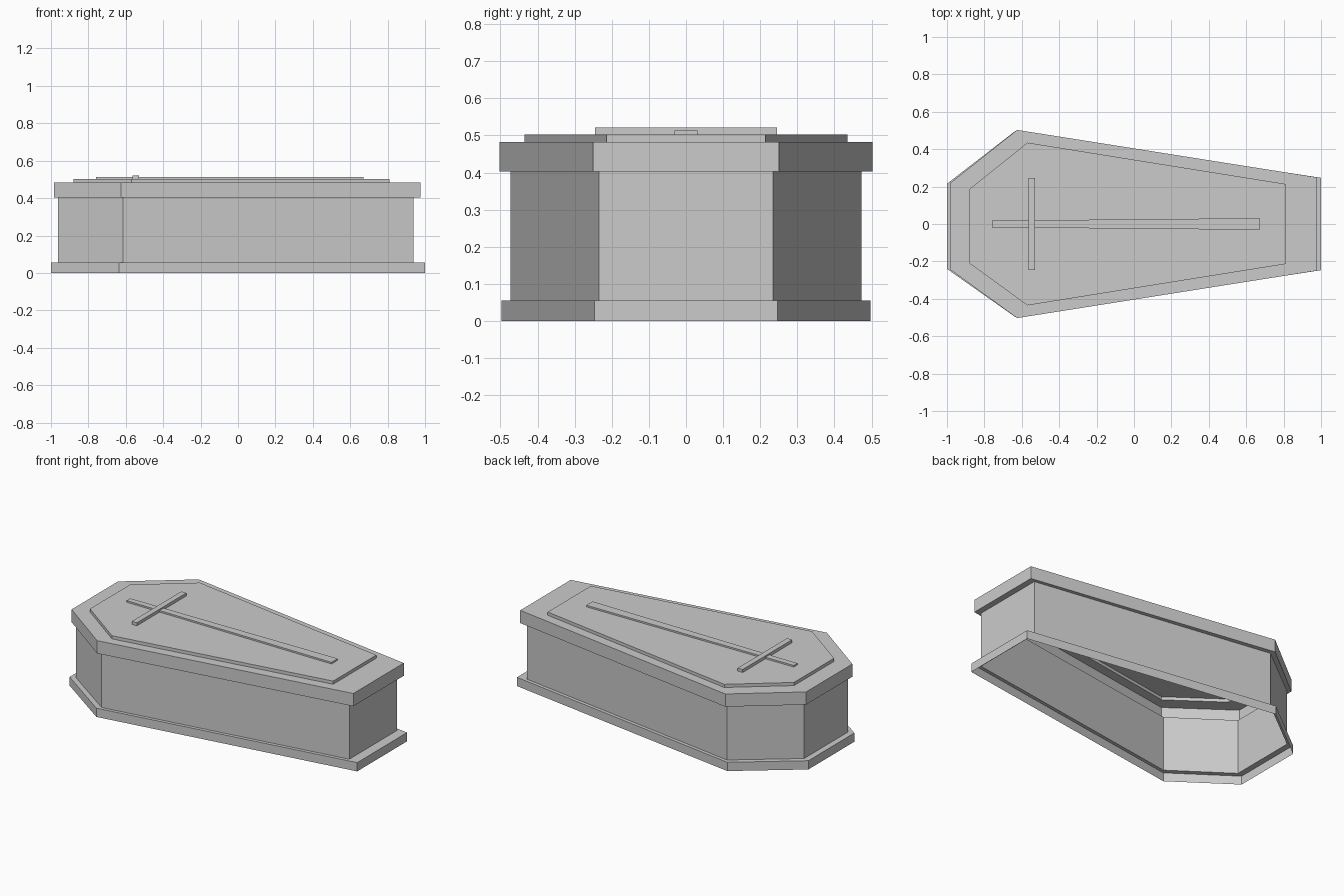
import bpy
import bmesh

cube = bpy.data.objects.get("Cube")
if cube:
    bpy.data.objects.remove(cube, do_unlink=True)

STONE = bpy.data.materials.new("plain grey")
STONE.use_nodes = True
GREY = (0.6, 0.6, 0.6, 1)
STONE.diffuse_color = GREY
STONE.node_tree.nodes["Principled BSDF"].inputs["Base Color"].default_value = GREY


def outline(head, shoulder, foot, shoulder_y, foot_y, head_front, head_back):
    """Six-sided coffin outline, anticlockwise from above."""
    return [(head, -head_front), (shoulder, -shoulder_y), (foot, -foot_y),
            (foot, foot_y), (shoulder, shoulder_y), (head, head_back)]


def loft(name, rings, cap=False):
    """Skin a stack of (outline, height) rings, optionally closing the top."""
    bm = bmesh.new()
    loops = [[bm.verts.new((x, y, z)) for x, y in pts] for pts, z in rings]
    for low, high in zip(loops, loops[1:]):
        n = len(low)
        for i in range(n):
            j = (i + 1) % n
            bm.faces.new((low[i], low[j], high[j], high[i]))
    if cap:
        bm.faces.new(loops[-1])
    mesh = bpy.data.meshes.new(name)
    bm.to_mesh(mesh)
    bm.free()
    mesh.materials.append(STONE)
    obj = bpy.data.objects.new(name, mesh)
    bpy.context.collection.objects.link(obj)
    return obj


def bar(name, x0, x1, half0, half1, z0, z1):
    """Flat bar along x whose half width runs from half0 to half1."""
    pts = [(x0, -half0), (x1, -half1), (x1, half1), (x0, half0)]
    return loft(name, [(pts, z0), (pts, z1)], cap=True)


# Outlines of each level
base = outline(-1.0, -0.635, 1.0, 0.497, 0.247, 0.24, 0.215)
wall = outline(-0.963, -0.615, 0.937, 0.473, 0.235, 0.229, 0.205)
rim = outline(-0.985, -0.625, 0.975, 0.503, 0.25, 0.242, 0.217)
panel = outline(-0.88, -0.57, 0.81, 0.435, 0.214, 0.21, 0.187)

# Heights
BASE_TOP, WALL_TOP, RIM_TOP, PANEL_TOP = 0.055, 0.403, 0.483, 0.503

# Hollow shell, open underneath
loft("base_plinth", [(base, 0), (base, BASE_TOP), (wall, BASE_TOP)])
loft("side_walls", [(wall, BASE_TOP), (wall, WALL_TOP)])
loft("lid_rim", [(wall, WALL_TOP), (rim, WALL_TOP), (rim, RIM_TOP), (panel, RIM_TOP)])
loft("lid_panel", [(panel, RIM_TOP), (panel, PANEL_TOP)], cap=True)

# Raised cross on the lid
bar("cross_long_bar", -0.76, 0.67, 0.018, 0.031, PANEL_TOP, 0.513)
bar("cross_short_bar", -0.565, -0.53, 0.245, 0.245, PANEL_TOP, 0.522)
